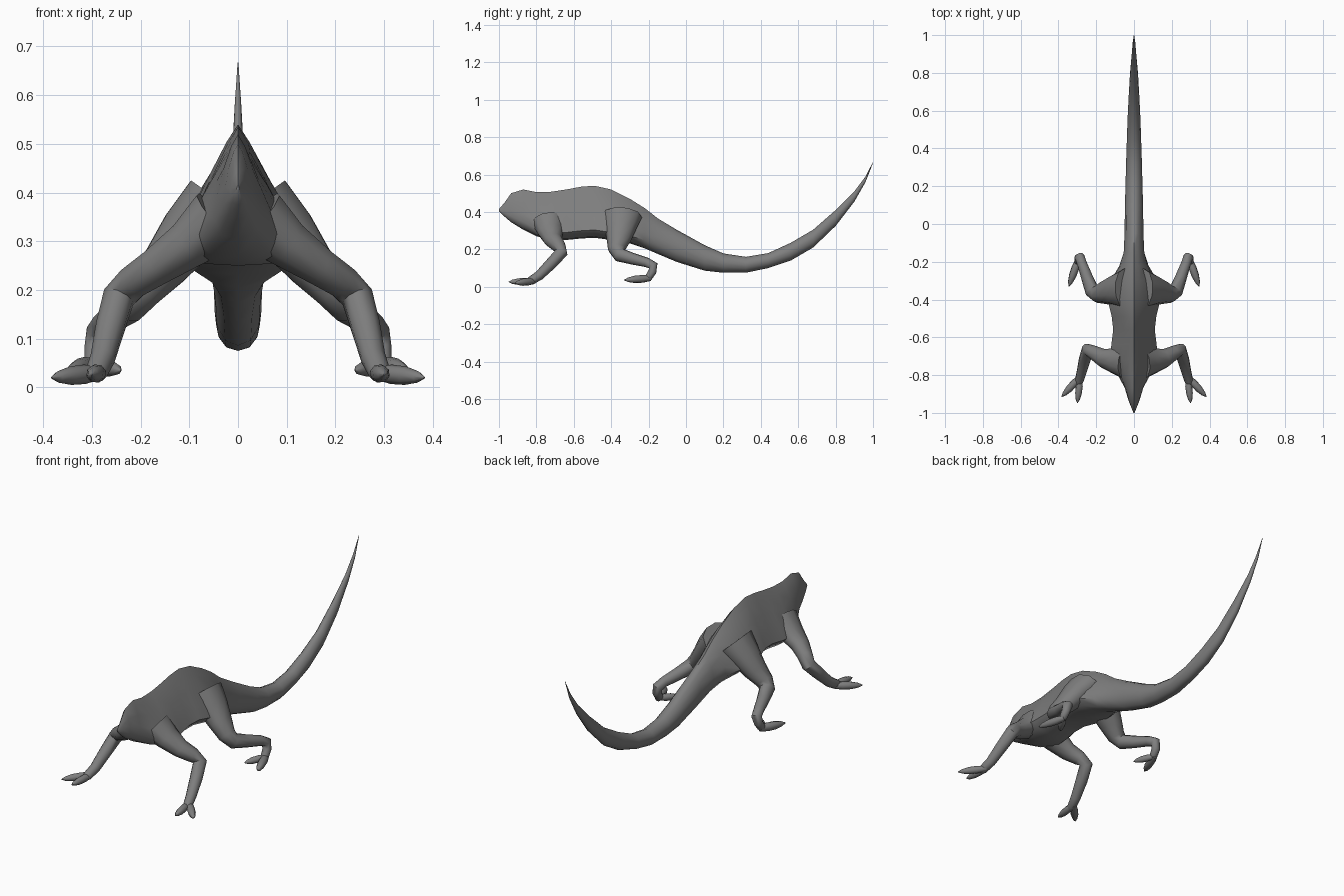
import bpy, bmesh, math
from mathutils import Vector

if "Cube" in bpy.data.objects:
    bpy.data.objects.remove(bpy.data.objects["Cube"])

skin = bpy.data.materials.new("grey skin")
skin.diffuse_color = (0.21, 0.21, 0.21, 1)
skin.use_nodes = True
skin.node_tree.nodes["Principled BSDF"].inputs["Base Color"].default_value = skin.diffuse_color


def loft(name, rings):
    """Skin a closed surface through rings of equal point count."""
    bm = bmesh.new()
    loops = [[bm.verts.new(p) for p in ring] for ring in rings]
    n = len(loops[0])
    for a, b in zip(loops, loops[1:]):
        for i in range(n):
            j = (i + 1) % n
            bm.faces.new((a[i], a[j], b[j], b[i]))
    bm.faces.new(loops[0])
    bm.faces.new(loops[-1])
    bmesh.ops.recalc_face_normals(bm, faces=bm.faces)
    me = bpy.data.meshes.new(name)
    bm.to_mesh(me)
    bm.free()
    me.materials.append(skin)
    ob = bpy.data.objects.new(name, me)
    bpy.context.collection.objects.link(ob)
    bpy.ops.object.select_all(action='DESELECT')
    ob.select_set(True)
    bpy.context.view_layer.objects.active = ob
    bpy.ops.object.shade_smooth_by_angle(angle=math.radians(50))
    return ob


def tube(name, path, side, n=10):
    """Tapered limb; path rows are x, y, z, radius along body, other radius."""
    pts = [Vector(p[:3]) for p in path]
    u = Vector((0, 1, 0))
    rings = []
    for i, (c, row) in enumerate(zip(pts, path)):
        t = (pts[min(i + 1, len(pts) - 1)] - pts[max(i - 1, 0)]).normalized()
        u = (u - t * u.dot(t)).normalized()
        v = t.cross(u)
        ring = []
        for k in range(n):
            a = 2 * math.pi * k / n
            p = c + u * row[3] * math.cos(a) + v * row[-1] * math.sin(a)
            ring.append((p.x * side, p.y, p.z))
        rings.append(ring)
    return loft(name, rings)


def toe(name, start, end, r, side):
    """Toe that swells in the middle and ends in a point."""
    a, b = Vector(start), Vector(end)
    steps = ((0, .7), (.3, 1), (.6, .95), (.85, .6), (1, .08))
    tube(name, [(*a.lerp(b, f), r * s) for f, s in steps], side, 8)


# Body, head and tail: half profiles run from the ridge to the belly
RIDGED = ((0, 1), (.2, .87), (.48, .64), (.8, .36), (1, .15), (.72, .02), (0, 0))
OVAL = ((0, 1), (.45, .93), (.85, .75), (1, .52), (.9, .3), (.55, .08), (0, 0))
# y, top, bottom, half width, roundness
STATIONS = (
    (-1, .415, .405, .003, .5), (-.97, .45, .375, .016, .5),
    (-.935, .5, .345, .03, .4), (-.87, .52, .305, .05, .3),
    (-.8, .506, .27, .085, .1), (-.72, .508, .25, .125, 0),
    (-.64, .52, .25, .12, 0), (-.56, .535, .258, .11, 0),
    (-.49, .54, .262, .118, 0), (-.4, .52, .25, .14, 0),
    (-.3, .47, .232, .125, .1), (-.22, .42, .205, .08, .4),
    (-.15, .365, .175, .058, .7), (-.05, .305, .133, .051, .9),
    (.1, .222, .086, .048, 1), (.2, .178, .075, .045, 1),
    (.32, .16, .075, .042, 1), (.44, .18, .1, .038, 1),
    (.56, .235, .14, .034, 1), (.68, .305, .21, .028, 1),
    (.8, .41, .325, .021, 1), (.9, .51, .455, .012, 1),
    (.96, .59, .56, .007, 1), (1, .668, .662, .001, 1))
rings = []
for y, top, bot, w, r in STATIONS:
    half = [((a[0] * (1 - r) + b[0] * r) * w,
             y, bot + (top - bot) * (a[1] * (1 - r) + b[1] * r))
            for a, b in zip(RIDGED, OVAL)]
    rings.append(half + [(-x, yy, z) for x, yy, z in half[-2:0:-1]])
loft("body_and_tail", rings)

# Legs with roots that flare into the shoulders and hips
FRONT = ((.04, -.735, .345, .09, .07), (.1, -.725, .295, .07, .052),
         (.165, -.71, .25, .05, .041), (.215, -.68, .217, .038, .036),
         (.245, -.665, .185, .034, .034), (.262, -.72, .125, .031),
         (.278, -.785, .06, .026), (.29, -.83, .032, .023), (.293, -.85, .026, .015))
HIND = ((.045, -.345, .375, .11, .075), (.1, -.35, .315, .085, .065),
        (.15, -.36, .25, .065, .052), (.195, -.37, .2, .047, .042),
        (.222, -.355, .17, .038, .038), (.25, -.28, .148, .031),
        (.275, -.21, .13, .026), (.287, -.175, .112, .026),
        (.294, -.18, .08, .022), (.296, -.2, .05, .02), (.297, -.215, .042, .012))
for side, label in ((1, "right"), (-1, "left")):
    tube(label + "_front_leg", FRONT, side)
    toe(label + "_front_outer_toe", (.285, -.81, .03), (.383, -.915, .02), .02, side)
    toe(label + "_front_inner_toe", (.285, -.82, .03), (.3, -.948, .026), .019, side)
    tube(label + "_hind_leg", HIND, side)
    toe(label + "_hind_outer_toe", (.295, -.19, .045), (.345, -.33, .036), .021, side)
    toe(label + "_hind_inner_toe", (.295, -.2, .045), (.24, -.29, .035), .018, side)
